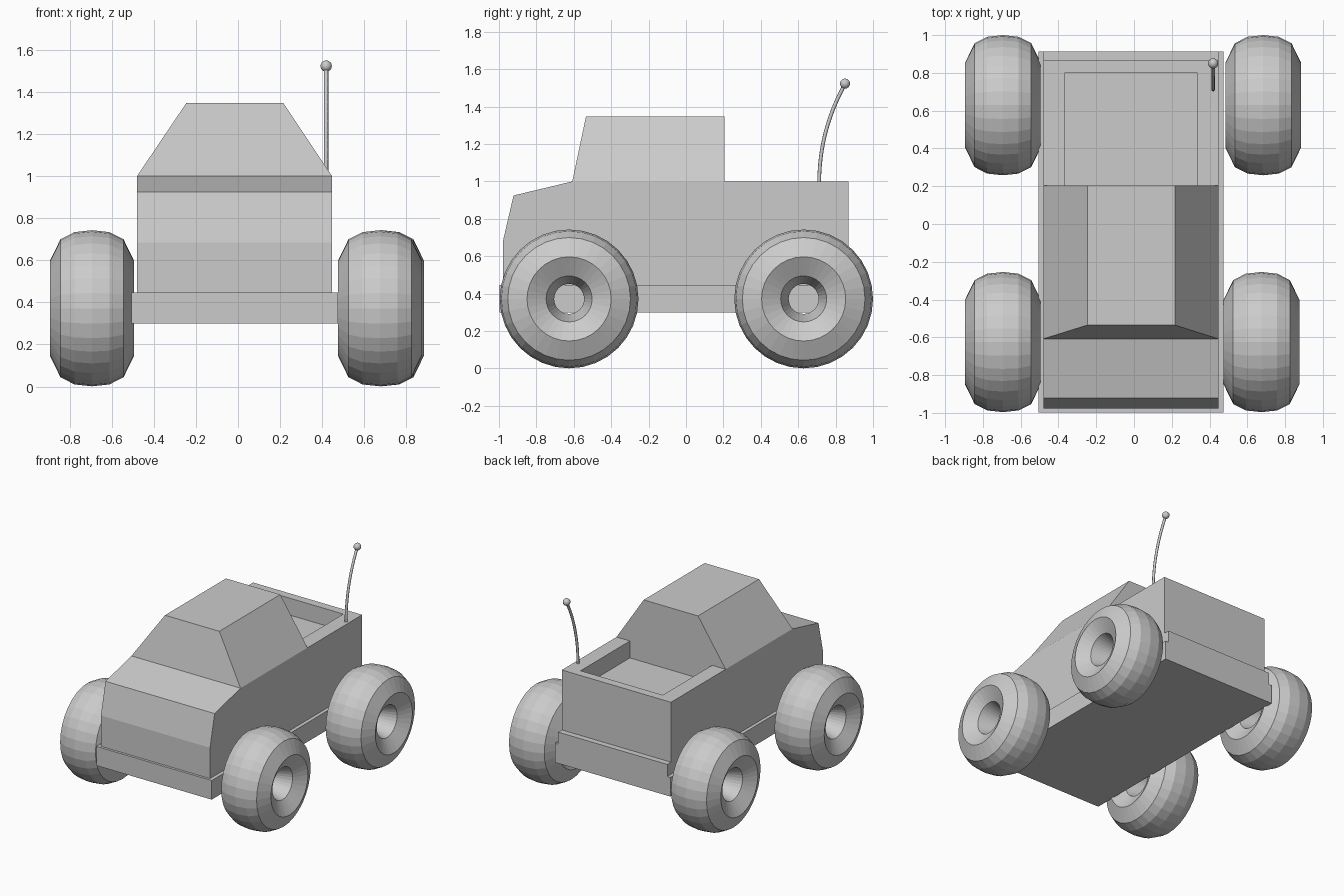
import bpy, bmesh
from math import sin, cos, pi
from mathutils import Vector

if "Cube" in bpy.data.objects:
    bpy.data.objects.remove(bpy.data.objects["Cube"])


def finish(name, bm):
    bmesh.ops.recalc_face_normals(bm, faces=bm.faces)
    mesh = bpy.data.meshes.new(name)
    bm.to_mesh(mesh)
    bm.free()
    ob = bpy.data.objects.new(name, mesh)
    bpy.context.collection.objects.link(ob)
    return ob


def box(name, lo, hi):
    lo, hi = Vector(lo), Vector(hi)
    bm = bmesh.new()
    bmesh.ops.create_cube(bm, size=1)
    for v in bm.verts:
        v.co = (lo + hi) / 2 + v.co * (hi - lo)
    return finish(name, bm)


def side_prism(name, profile, x0, x1):
    """Extrude a (y, z) profile from x0 to x1."""
    bm = bmesh.new()
    face = bm.faces.new([bm.verts.new((x0, y, z)) for y, z in profile])
    ext = bmesh.ops.extrude_face_region(bm, geom=[face])
    moved = [g for g in ext["geom"] if isinstance(g, bmesh.types.BMVert)]
    bmesh.ops.translate(bm, verts=moved, vec=(x1 - x0, 0, 0))
    return finish(name, bm)


def ring_mesh(name, profile, sides):
    """Revolve a closed (x, radius) profile around the x axis."""
    bm = bmesh.new()
    rings = []
    for i in range(sides):
        a = 2 * pi * i / sides
        rings.append([bm.verts.new((x, r * cos(a), r * sin(a))) for x, r in profile])
    n = len(profile)
    for i in range(sides):
        a, b = rings[i], rings[(i + 1) % sides]
        for j in range(n):
            k = (j + 1) % n
            bm.faces.new((a[j], a[k], b[k], b[j]))
    return finish(name, bm)


X0, X1 = -0.48, 0.447      # body sides

# Chassis plate
box("chassis", (-0.506, -0.997, 0.30), (0.475, 0.913, 0.447))

# Body with sloped nose and small rear ledge
body = side_prism("body", [(-0.978, 0.447), (-0.978, 0.684), (-0.922, 0.925),
                           (-0.608, 1.0), (0.868, 1.0), (0.868, 0.54),
                           (0.913, 0.54), (0.913, 0.447)], X0, X1)

# Open cargo bed
cutter = box("bed_cutter", (-0.365, 0.205, 0.87), (0.333, 0.803, 1.2))
cutter.hide_render = True
cutter.hide_viewport = True
cut = body.modifiers.new("bed", 'BOOLEAN')
cut.operation = 'DIFFERENCE'
cut.solver = 'EXACT'
cut.object = cutter

# Cabin: prism with the roof drawn in
cabin = side_prism("cabin", [(-0.608, 1.0), (-0.535, 1.347), (0.205, 1.347),
                             (0.205, 1.0)], X0, X1)
for v in cabin.data.vertices:
    if v.co.z > 1.2:
        v.co.x = -0.246 if v.co.x < 0 else 0.216

# Balloon wheels with dished hubs
outer = [(-0.2, 0.225), (-0.15, 0.328), (-0.083, 0.362), (0, 0.371),
         (0.083, 0.362), (0.15, 0.328), (0.2, 0.225)]
inner = [(0.141, 0.123), (0, 0.08), (-0.141, 0.123)]
wheel = ring_mesh("wheel_front_left", outer + inner, 32)
wheel.location = (-0.694, -0.625, 0.372)
for name, x, y in (("wheel_front_right", 0.675, -0.625),
                   ("wheel_rear_left", -0.694, 0.629),
                   ("wheel_rear_right", 0.684, 0.629)):
    w = bpy.data.objects.new(name, wheel.data)
    w.location = (x, y, 0.372)
    bpy.context.collection.objects.link(w)

# Bent antenna
curve = bpy.data.curves.new("antenna", 'CURVE')
curve.dimensions = '3D'
curve.bevel_depth = 0.01
curve.bevel_resolution = 2
curve.use_fill_caps = True
sp = curve.splines.new('BEZIER')
sp.bezier_points.add(1)
path = [((0.712, 0.82), (0.712, 0.99), (0.712, 1.18)),
        ((0.76, 1.36), (0.85, 1.52), (0.9, 1.6))]
for p, (hl, co, hr) in zip(sp.bezier_points, path):
    p.handle_left_type = p.handle_right_type = 'FREE'
    p.handle_left, p.co, p.handle_right = [(0.419, y, z) for y, z in (hl, co, hr)]
antenna = bpy.data.objects.new("antenna", curve)
bpy.context.collection.objects.link(antenna)

# Antenna tip
bpy.ops.mesh.primitive_uv_sphere_add(segments=16, ring_count=8, radius=0.027,
                                     location=(0.419, 0.85, 1.523))
bpy.context.object.name = "antenna_tip"
bpy.ops.object.shade_smooth()
